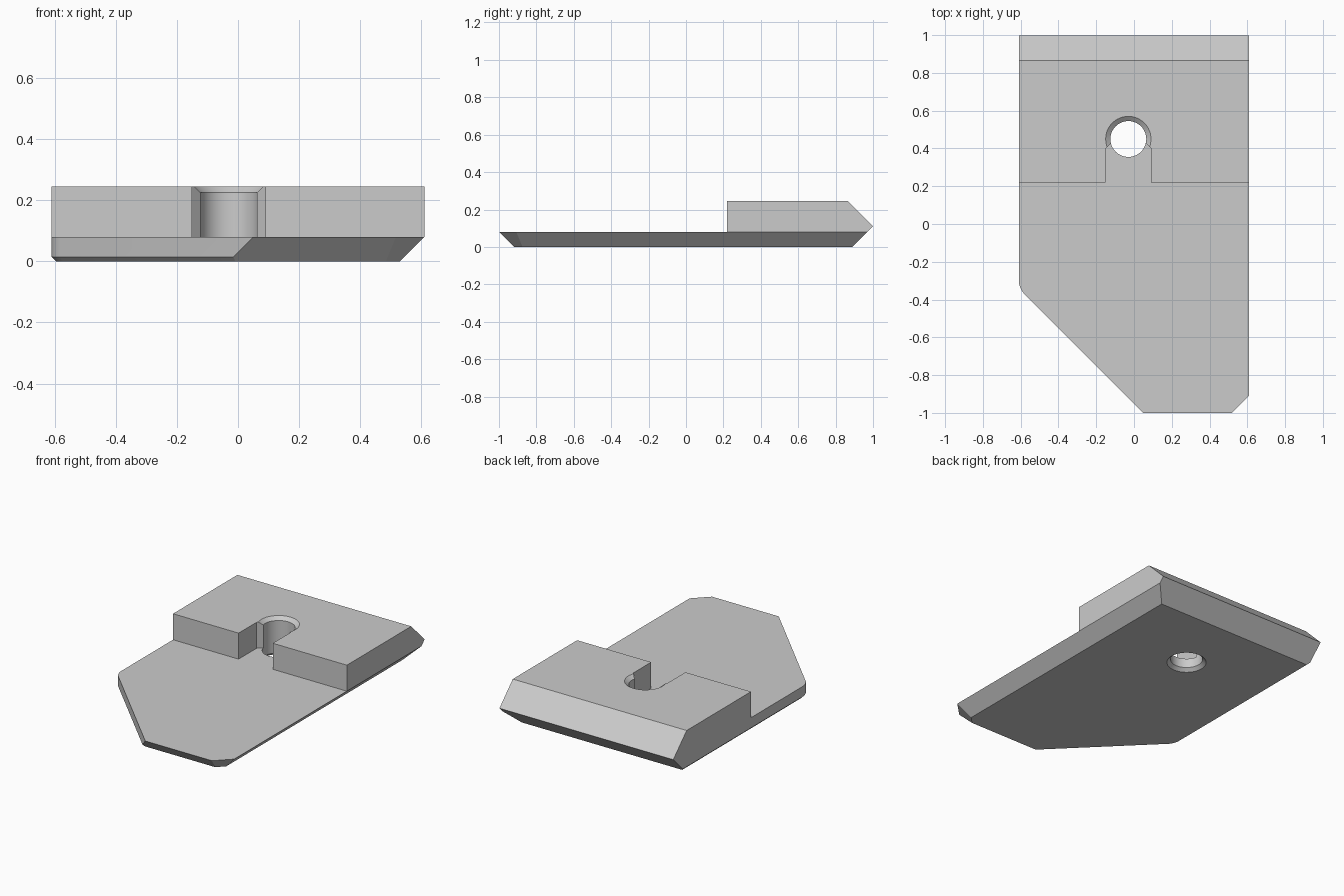
import bpy
import bmesh
from math import cos, sin, pi, radians
from mathutils import Matrix, Vector

cube = bpy.data.objects.get("Cube")
if cube:
    bpy.data.objects.remove(cube, do_unlink=True)

SLOT_X, HOLE_Y, HOLE_R = -0.03, 0.45, 0.095

# Plain grey material
grey = bpy.data.materials.new("plain grey")
grey.use_nodes = True
colour = (0.6, 0.6, 0.6, 1)
grey.diffuse_color = colour
grey.node_tree.nodes["Principled BSDF"].inputs["Base Color"].default_value = colour


def make_object(name, bm):
    bmesh.ops.recalc_face_normals(bm, faces=bm.faces)
    mesh = bpy.data.meshes.new(name)
    bm.to_mesh(mesh)
    bm.free()
    obj = bpy.data.objects.new(name, mesh)
    bpy.context.collection.objects.link(obj)
    mesh.materials.append(grey)
    return obj


def trim(bm, normal, offset):
    """Keep the side where point . normal <= offset, and cap the cut."""
    n = Vector(normal)
    cut = bmesh.ops.bisect_plane(
        bm, geom=bm.verts[:] + bm.edges[:] + bm.faces[:], dist=1e-5,
        plane_co=n * (offset / n.length_squared), plane_no=n, clear_outer=True)
    edges = [e for e in cut["geom_cut"]
             if isinstance(e, bmesh.types.BMEdge) and e.is_boundary]
    if edges:
        bmesh.ops.holes_fill(bm, edges=edges)


# Solid blank with its bevelled outer faces
bm = bmesh.new()
bmesh.ops.create_cube(bm, size=1, matrix=Matrix.Translation((0, 0, 0.1225))
                      @ Matrix.Diagonal((1.22, 2, 0.245, 1)))
trim(bm, (0, 1, 1), 1.11)        # back upper slope
trim(bm, (0, 1, -1), 0.888)      # back lower slope
trim(bm, (0, -1, -1), 0.92)      # front underside
trim(bm, (1, 0, -1), 0.53)       # left underside
s = 0.5 ** 0.5
trim(bm, (s, -s, -1), 0.993)     # small front corner

# Right side, rounded corner and long diagonal, with a thin lower chamfer
centre, radius = Vector((-0.5, -0.295, 0)), 0.11
for step in range(6):
    a = radians(9 * step)
    d = Vector((-cos(a), -sin(a), 0))
    reach = centre.dot(d) + radius
    trim(bm, d, reach)
    trim(bm, d - Vector((0, 0, 1)), reach - 0.015)
plate = make_object("stepped_plate", bm)

# Step cutter: lowers the front area and opens the slot
half = [(1, -2), (1, 0.22), (0.12, 0.22), (0.12, 0.40), (0.09, 0.43)]
outline = half + [(-x, y) for x, y in reversed(half)]
bm = bmesh.new()
face = bm.faces.new([bm.verts.new((x + SLOT_X, y, 0.08)) for x, y in outline])
ext = bmesh.ops.extrude_face_region(bm, geom=[face])
bmesh.ops.translate(bm, vec=(0, 0, 0.4),
                    verts=[v for v in ext["geom"] if isinstance(v, bmesh.types.BMVert)])
step_cutter = make_object("step_cutter", bm)

# Hole cutter: cylinder with a countersink at each end
bm = bmesh.new()
sides, rings = 48, []
for r, z in [(0.1275, -0.01), (HOLE_R, 0.02), (HOLE_R, 0.225), (0.1325, 0.255)]:
    rings.append([bm.verts.new((SLOT_X + r * cos(2 * pi * i / sides),
                                HOLE_Y + r * sin(2 * pi * i / sides), z))
                  for i in range(sides)])
for low, high in zip(rings, rings[1:]):
    for i in range(sides):
        j = (i + 1) % sides
        bm.faces.new((low[i], low[j], high[j], high[i]))
bm.faces.new(rings[0])
bm.faces.new(rings[-1])
hole_cutter = make_object("hole_cutter", bm)

# Cut the blank and tidy up
bpy.ops.object.select_all(action="DESELECT")
bpy.context.view_layer.objects.active = plate
plate.select_set(True)
for cutter in (step_cutter, hole_cutter):
    cutter.hide_render = True
    mod = plate.modifiers.new(cutter.name, "BOOLEAN")
    mod.operation = "DIFFERENCE"
    mod.solver = "EXACT"
    mod.object = cutter
    bpy.ops.object.modifier_apply(modifier=mod.name)
    bpy.data.objects.remove(cutter, do_unlink=True)
bpy.ops.object.shade_smooth_by_angle(angle=radians(20))
